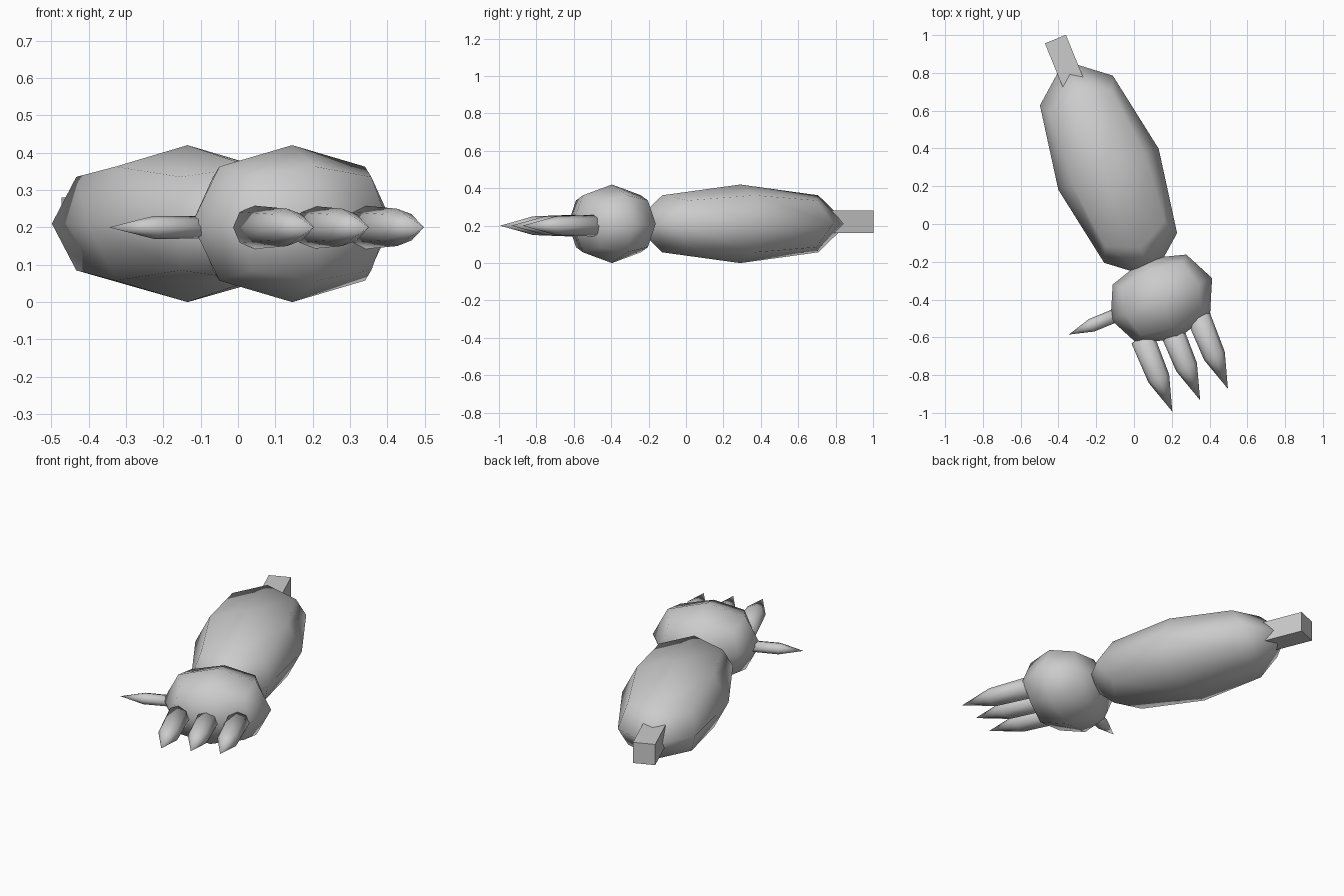
import bpy, bmesh, math
from mathutils import Matrix

if "Cube" in bpy.data.objects:
    bpy.data.objects.remove(bpy.data.objects["Cube"])

# Local frame: arm runs along y, turned about z
FRAME = Matrix.Translation((-0.135, 0.29, 0.21)) @ Matrix.Rotation(math.radians(22.2), 4, 'Z')

grey = bpy.data.materials.new("light_grey")
grey.diffuse_color = (0.6, 0.6, 0.6, 1)
grey.use_nodes = True
grey.node_tree.nodes["Principled BSDF"].inputs["Base Color"].default_value = grey.diffuse_color


def finish(bm, name, place, smooth=True):
    bmesh.ops.recalc_face_normals(bm, faces=bm.faces)
    for f in bm.faces:
        f.smooth = smooth
    me = bpy.data.meshes.new(name)
    bm.to_mesh(me)
    bm.free()
    me.materials.append(grey)
    ob = bpy.data.objects.new(name, me)
    bpy.context.collection.objects.link(ob)
    ob.matrix_world = FRAME @ place
    return ob


def box(name, centre, half, smooth=False):
    bm = bmesh.new()
    bmesh.ops.create_cube(bm, size=2)
    bmesh.ops.scale(bm, vec=half, verts=bm.verts)
    return finish(bm, name, Matrix.Translation(centre), smooth)


def rounded(name, centre, half):
    # One subdivision shrinks a cube's face centres to 0.8395
    ob = box(name, centre, [h / 0.8395 for h in half], True)
    ob.modifiers.new("round", 'SUBSURF').levels = 1
    ob.modifiers["round"].render_levels = 1


def claw(name, tip, turn, rings, back):
    # Tip at the origin, eight-sided rings (distance, half width, half height)
    bm = bmesh.new()
    loops = []
    for d, w, h in rings:
        loops.append([bm.verts.new((w * math.cos(k * math.pi / 4), d, h * math.sin(k * math.pi / 4)))
                      for k in range(8)])
    point, heel = bm.verts.new((0, 0, 0)), bm.verts.new((0, back, 0))
    for k in range(8):
        n = (k + 1) % 8
        bm.faces.new((point, loops[0][k], loops[0][n]))
        bm.faces.new((heel, loops[-1][n], loops[-1][k]))
        for a, b in zip(loops, loops[1:]):
            bm.faces.new((a[k], b[k], b[n], a[n]))
    finish(bm, name, Matrix.Translation(tip) @ Matrix.Rotation(turn, 4, 'Z'))


# Forearm, hand and the peg at the elbow
rounded("forearm", (0, 0, 0), (0.287, 0.62, 0.21))
rounded("hand", (0, -0.741, 0), (0.29, 0.23, 0.21))
box("elbow_peg", (0, 0.544, 0.01), (0.06, 0.2, 0.06))

# Three finger claws and the thumb claw
for i, x in enumerate((-0.172, -0.013, 0.146)):
    claw(f"finger_claw_{i + 1}", (x, -1.316, -0.01), 0,
         [(0.19, 0.059, 0.05), (0.415, 0.064, 0.058)], 0.435)
claw("thumb_claw", (-0.525, -0.731, -0.01), -math.pi / 2,
     [(0.13, 0.036, 0.031), (0.265, 0.036, 0.03)], 0.28)
